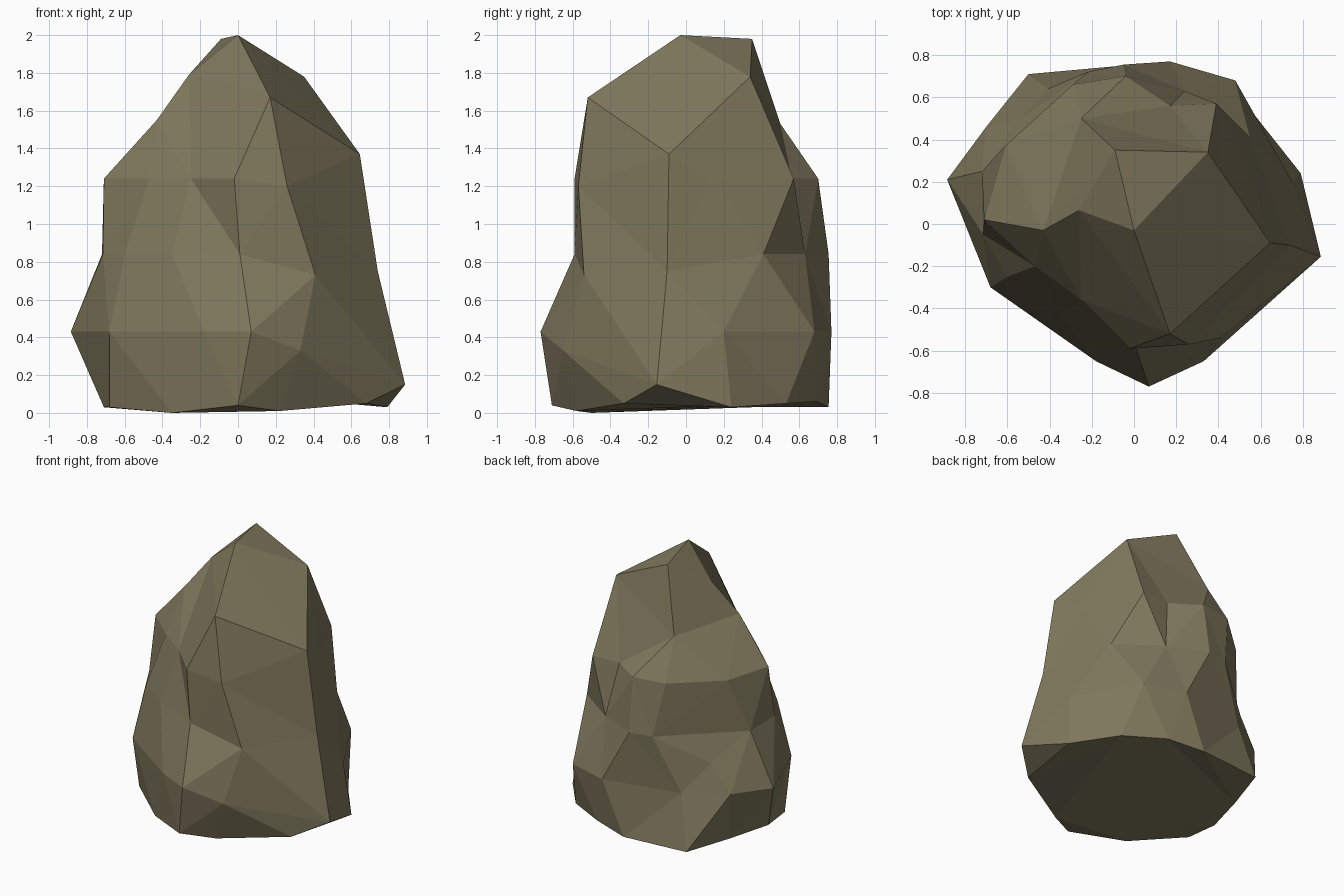
import bpy, bmesh

if "Cube" in bpy.data.objects:
    bpy.data.objects.remove(bpy.data.objects["Cube"])

bm = bmesh.new()


def ring(z, outline, heights={}):
    """One cross-section: 13 columns anticlockwise from the front, odd heights by index.
    Repeated neighbours share a single corner."""
    verts = []
    for i, (x, y) in enumerate(outline):
        same = i > 0 and outline[i - 1] == (x, y)
        verts.append(verts[-1] if same else bm.verts.new((x, y, heights.get(i, z))))
    return verts


def bridge(lower, upper):
    """Join two sections, skipping corners that have merged."""
    n = len(lower)
    for i in range(n):
        j = (i + 1) % n
        loop = list(dict.fromkeys((lower[i], lower[j], upper[j], upper[i])))
        if len(loop) > 2 and not bm.faces.get(loop):
            bm.faces.new(loop)


# cross-sections of the boulder, from the ground up
base = ring(0.03, [(0, -.71), (.22, -.58), (.68, -.33), (.79, .24), (.56, .53), (.27, .69), (0, .755),
                   (-.5, .71), (-.62, .35), (-.71, .02), (-.71, .02), (-.68, -.22), (-.35, -.5)],
            {1: .01, 0: .04, 2: .05, 4: .05, 5: .06, 12: 0})
belly = ring(0.43, [(.07, -.77), (.33, -.65), (.885, -.155), (.75, .2), (.48, .68), (.48, .68), (.17, .77),
                    (-.41, .64), (-.7, .46), (-.885, .21), (-.885, .21), (-.68, -.3), (-.18, -.65)],
             {1: .33, 2: .15})
waist = ring(0.84, [(.01, -.59), (.41, -.54), (.74, -.1), (.55, .41), (.24, .63), (.24, .63), (-.05, .755),
                    (-.22, .72), (-.55, .49), (-.72, .25), (-.715, -.05), (-.6, -.25), (-.35, -.43)],
             {1: .73, 2: .75, 8: .64})
shoulder = ring(1.24, [(-.02, -.59), (.26, -.57), (.645, -.09), (.58, .14), (.39, .57), (.17, .56), (-.04, .70),
                       (-.29, .66), (-.61, .37), (-.71, .02), (-.71, .02), (-.47, -.2), (-.25, -.36)],
                {1: 1.2, 2: 1.37})

# crown: few corners, shared by several columns
front, right, back, left, step, peak, ridge = [bm.verts.new(p) for p in (
    (.17, -.52, 1.67), (.35, .34, 1.78), (-.25, .5, 1.53), (-.43, -.03, 1.55),
    (-.26, .065, 1.79), (0, -.03, 2), (-.09, .35, 1.98))]
east = shoulder[2]
crown = [front, front, east] + [right] * 3 + [back] * 3 + [left] * 3 + [step]
top = [peak] * 5 + [ridge] * 5 + [step] * 3

# the back left overhang spans straight across the dent below it
overhang = waist[:8] + [waist[7]] + waist[9:]
bridge(base, belly)
bridge(belly, waist)
bm.faces.new((waist[7], waist[8], waist[9]))
bridge(overhang, shoulder)
bridge(shoulder, crown)
bridge(crown, top)
bm.faces.new((peak, ridge, step))
bm.faces.new(base[:10] + base[11:])

# crisp triangular facets, with the front right crease set by hand
bmesh.ops.connect_verts(bm, verts=[waist[1], belly[2]])
bmesh.ops.connect_verts(bm, verts=[waist[0], shoulder[12]])
bmesh.ops.triangulate(bm, faces=bm.faces[:], quad_method='SHORT_EDGE')
bmesh.ops.recalc_face_normals(bm, faces=bm.faces[:])

mesh = bpy.data.meshes.new("boulder")
bm.to_mesh(mesh)
bm.free()
stone = bpy.data.materials.new("olive brown stone")
stone.diffuse_color = (.215, .188, .11, 1)
stone.use_nodes = True
stone.node_tree.nodes["Principled BSDF"].inputs["Base Color"].default_value = stone.diffuse_color
mesh.materials.append(stone)
bpy.context.collection.objects.link(bpy.data.objects.new("boulder", mesh))
